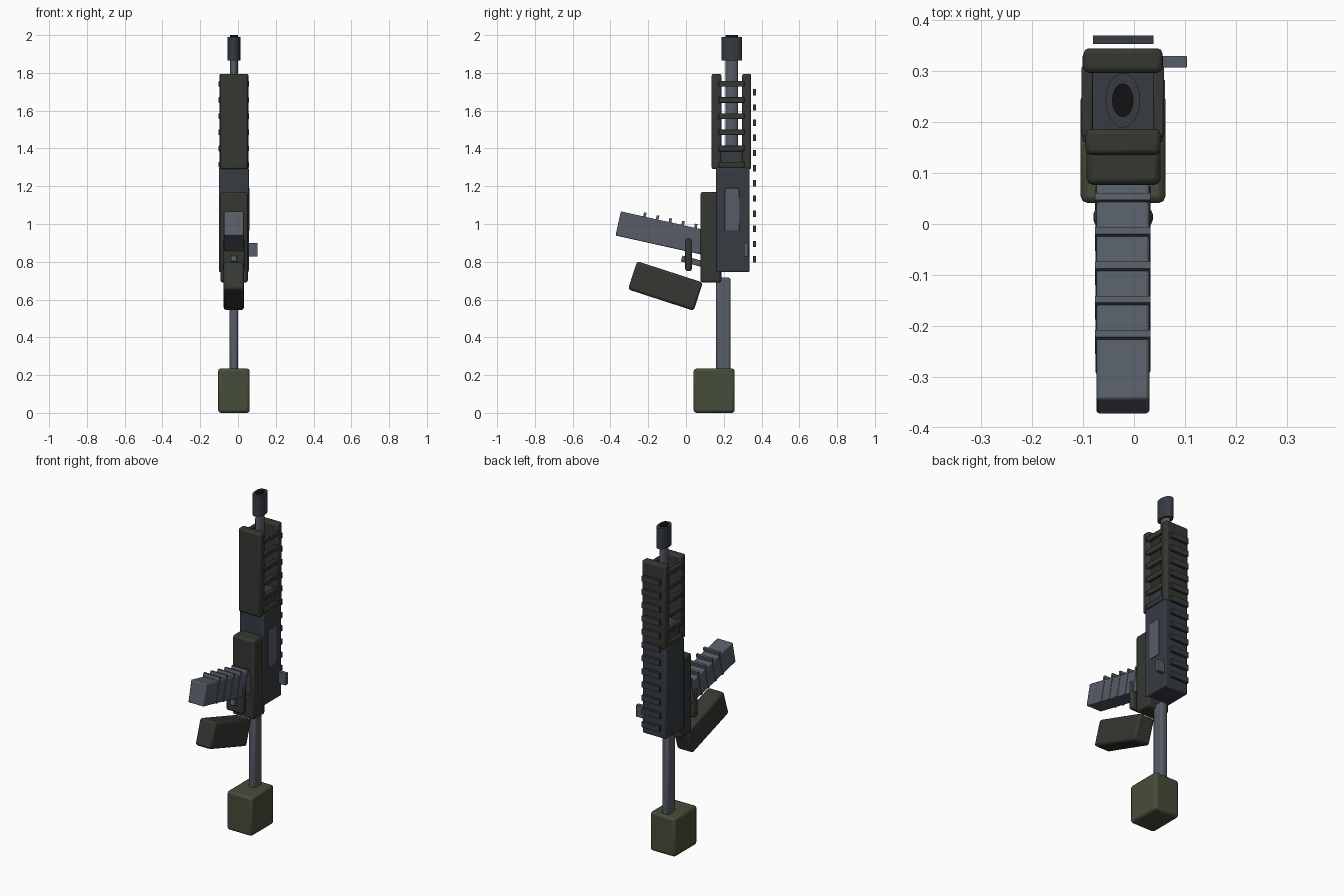
import bpy, math
from mathutils import Vector

if "Cube" in bpy.data.objects:
    bpy.data.objects.remove(bpy.data.objects["Cube"])

CX = -0.022  # centre plane of the body


def material(name, rgb):
    m = bpy.data.materials.new(name)
    m.diffuse_color = (*rgb, 1)
    m.use_nodes = True
    m.node_tree.nodes["Principled BSDF"].inputs["Base Color"].default_value = m.diffuse_color
    return m


SLATE = material("slate", (0.038, 0.045, 0.055))
STEEL = material("steel", (0.095, 0.11, 0.135))
DARK = material("dark_olive", (0.036, 0.039, 0.032))
GREEN = material("green", (0.062, 0.074, 0.042))
BLACK = material("black", (0.006, 0.006, 0.006))


def finish(ob, name, mat, bevel):
    ob.name = name
    ob.data.materials.append(mat)
    if bevel:
        bpy.ops.object.transform_apply(location=False, rotation=False, scale=True)
        b = ob.modifiers.new("bevel", 'BEVEL')
        b.width = bevel
        b.segments = 2
    bpy.ops.object.shade_smooth_by_angle(angle=math.radians(30))
    return ob


def box(name, x, y, z, mat, bevel=0.0):
    """Box from (min, max) ranges."""
    bpy.ops.mesh.primitive_cube_add(size=1, location=[sum(r) / 2 for r in (x, y, z)])
    ob = bpy.context.object
    ob.scale = [r[1] - r[0] for r in (x, y, z)]
    return finish(ob, name, mat, bevel)


def tilted(name, centre, size, degrees, mat, bevel=0.0):
    """Box turned about the x axis."""
    bpy.ops.mesh.primitive_cube_add(size=1, location=centre)
    ob = bpy.context.object
    ob.scale = size
    ob.rotation_euler.x = math.radians(degrees)
    return finish(ob, name, mat, bevel)


def tube(name, y, rx, ry, z, mat):
    bpy.ops.mesh.primitive_cylinder_add(vertices=20, radius=1, depth=1,
                                        location=(CX, y, sum(z) / 2))
    ob = bpy.context.object
    ob.scale = (rx, ry, z[1] - z[0])
    return finish(ob, name, mat, 0)


# Barrel and muzzle
tube("barrel", 0.243, 0.021, 0.033, (1.25, 1.9), STEEL)
tube("muzzle", 0.243, 0.034, 0.054, (1.865, 1.99), SLATE)
tube("bore", 0.243, 0.021, 0.033, (1.95, 2.0), BLACK)

# Receivers
box("upper_receiver", (-0.101, 0.057), (0.16, 0.337), (0.745, 1.3), SLATE, 0.008)
box("receiver_nose", (-0.088, 0.043), (0.165, 0.32), (1.28, 1.41), SLATE, 0.005)
box("lower_receiver", (-0.093, 0.052), (0.077, 0.187), (0.69, 1.17), DARK, 0.012)
box("ejection_port", (0.03, 0.061), (0.205, 0.283), (0.965, 1.19), STEEL, 0.002)
box("charging_handle", (0.03, 0.104), (0.307, 0.33), (0.828, 0.9), STEEL, 0.002)

# Handguard plates joined by side slats
box("handguard_front", (-0.095, 0.052), (0.136, 0.187), (1.29, 1.795), DARK, 0.01)
box("handguard_back", (-0.099, 0.056), (0.297, 0.345), (1.29, 1.795), DARK, 0.01)
for i in range(6):
    z = 1.742 - i * 0.0855
    for s, label in ((-1, "left"), (1, "right")):
        x = CX + s * 0.07
        box(f"handguard_slat_{label}_{i}", (x - 0.011, x + 0.011), (0.172, 0.31),
            (z - 0.015, z + 0.015), DARK, 0.004)

# Top rail teeth
for i in range(12):
    z = 1.697 - i * 0.0803
    box(f"rail_tooth_{i}", (-0.081, 0.038), (0.354, 0.37), (z - 0.017, z + 0.017), SLATE)

# Magazine with ribs
tilt = math.radians(-12.5)
along = Vector((0, math.cos(tilt), math.sin(tilt)))
end = Vector((CX, -0.359, 1.003))
tilted("magazine", end + along * 0.25, (0.104, 0.5, 0.131), -12.5, STEEL, 0.006)
up = Vector((0, -along.z, along.y))
for i in range(5):
    p = end + along * (0.128 + i * 0.069) + up * 0.011
    tilted(f"magazine_rib_{i}", p, (0.109, 0.014, 0.152), -12.5, STEEL)

# Grip, trigger and guard
tilted("grip", (CX, -0.109, 0.672), (0.108, 0.366, 0.157), -18, DARK, 0.014)
box("trigger_guard", (-0.08, 0.037), (-0.004, 0.031), (0.75, 0.925), DARK, 0.012)
tilted("trigger", (CX, 0.035, 0.802), (0.032, 0.12, 0.032), -15, STEEL, 0.003)

# Stock
box("buffer_tube", (-0.044, 0.0), (0.16, 0.236), (0.2, 0.717), STEEL, 0.012)
box("stock", (-0.105, 0.062), (0.041, 0.258), (0.0, 0.235), GREEN, 0.014)
